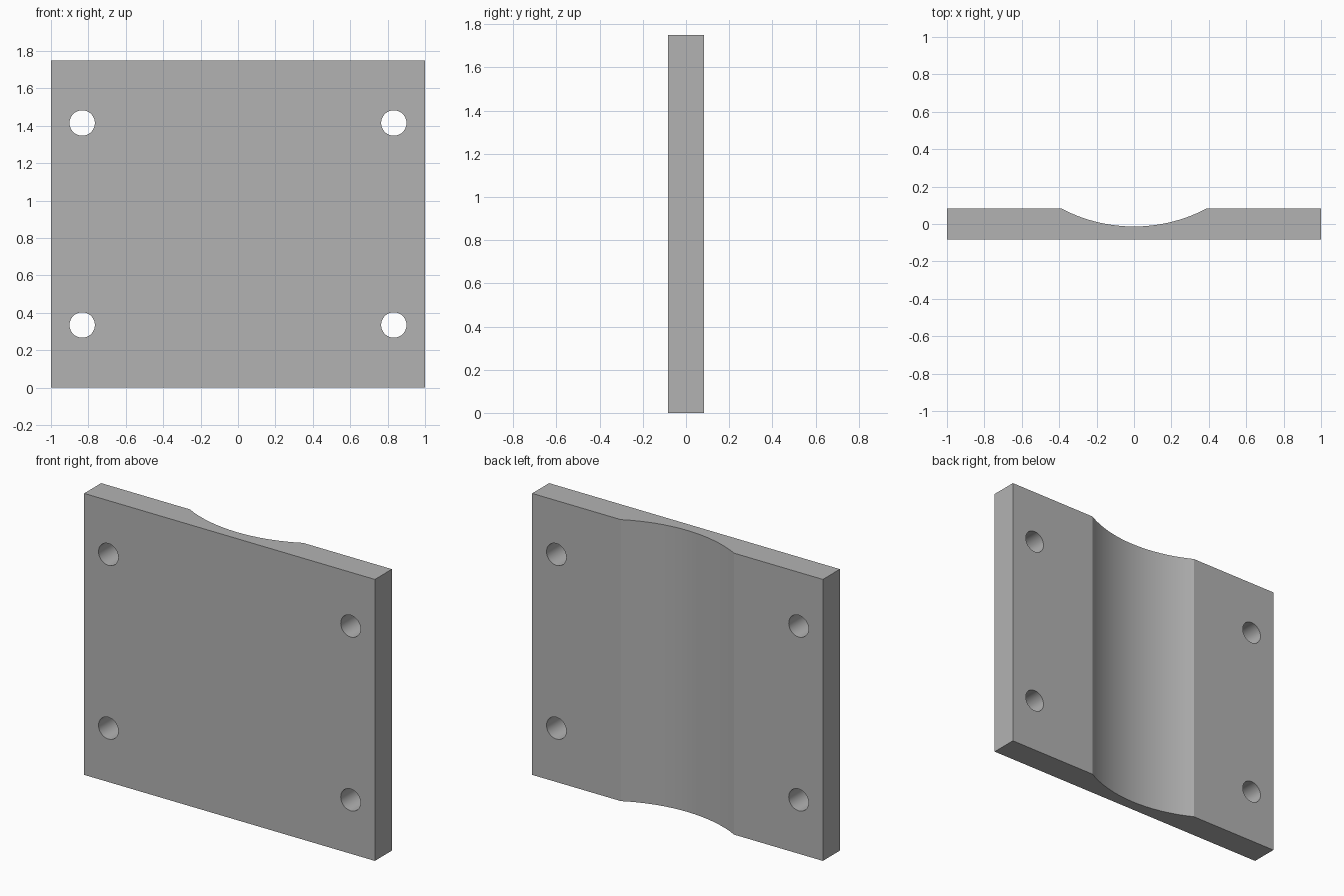
import bpy, bmesh, math

cube = bpy.data.objects.get("Cube")
if cube:
    bpy.data.objects.remove(cube, do_unlink=True)

WIDTH, THICK, HEIGHT = 2.0, 0.167, 1.75
GROOVE_HALF, GROOVE_DEPTH, GROOVE_STEPS = 0.39, 0.097, 16
HOLE_X, HOLE_Z, HOLE_R = 0.833, 0.54, 0.068

grey = bpy.data.materials.new("plain_grey")
grey.use_nodes = True
colour = (0.45, 0.45, 0.45, 1)
grey.diffuse_color = colour
grey.node_tree.nodes["Principled BSDF"].inputs["Base Color"].default_value = colour

# Plate outline seen from above, with a shallow arc along the back
radius = (GROOVE_HALF ** 2 + GROOVE_DEPTH ** 2) / (2 * GROOVE_DEPTH)
centre_y = THICK / 2 - GROOVE_DEPTH + radius
sweep = math.asin(GROOVE_HALF / radius)
outline = [(-WIDTH / 2, -THICK / 2), (WIDTH / 2, -THICK / 2), (WIDTH / 2, THICK / 2)]
for i in range(GROOVE_STEPS + 1):
    a = sweep * (1 - 2 * i / GROOVE_STEPS)
    outline.append((radius * math.sin(a), centre_y - radius * math.cos(a)))
outline.append((-WIDTH / 2, THICK / 2))

bm = bmesh.new()
base = bm.faces.new([bm.verts.new((x, y, 0)) for x, y in outline])
top = bmesh.ops.extrude_face_region(bm, geom=[base])["geom"]
bmesh.ops.translate(bm, vec=(0, 0, HEIGHT),
                    verts=[v for v in top if isinstance(v, bmesh.types.BMVert)])
bmesh.ops.recalc_face_normals(bm, faces=bm.faces)
mesh = bpy.data.meshes.new("mounting_plate")
bm.to_mesh(mesh)
bm.free()
mesh.materials.append(grey)
plate = bpy.data.objects.new("mounting_plate", mesh)
bpy.context.collection.objects.link(plate)

# Four corner bolt holes
for sx in (-1, 1):
    for sz in (-1, 1):
        bpy.ops.mesh.primitive_cylinder_add(
            vertices=32, radius=HOLE_R, depth=THICK * 3,
            location=(sx * HOLE_X, 0, HEIGHT / 2 + sz * HOLE_Z),
            rotation=(math.pi / 2, 0, 0))
        cutter = bpy.context.object
        cutter.name = "hole_cutter"
        cutter.data.materials.append(grey)
        cut = plate.modifiers.new("bolt_hole", 'BOOLEAN')
        cut.operation, cut.solver, cut.object = 'DIFFERENCE', 'EXACT', cutter
        bpy.context.view_layer.objects.active = plate
        bpy.ops.object.modifier_apply(modifier=cut.name)
        bpy.data.objects.remove(cutter, do_unlink=True)

# Smooth the groove and holes, keep the corners crisp
bpy.ops.object.select_all(action='DESELECT')
plate.select_set(True)
bpy.context.view_layer.objects.active = plate
bpy.ops.object.shade_smooth_by_angle(angle=math.radians(15))
